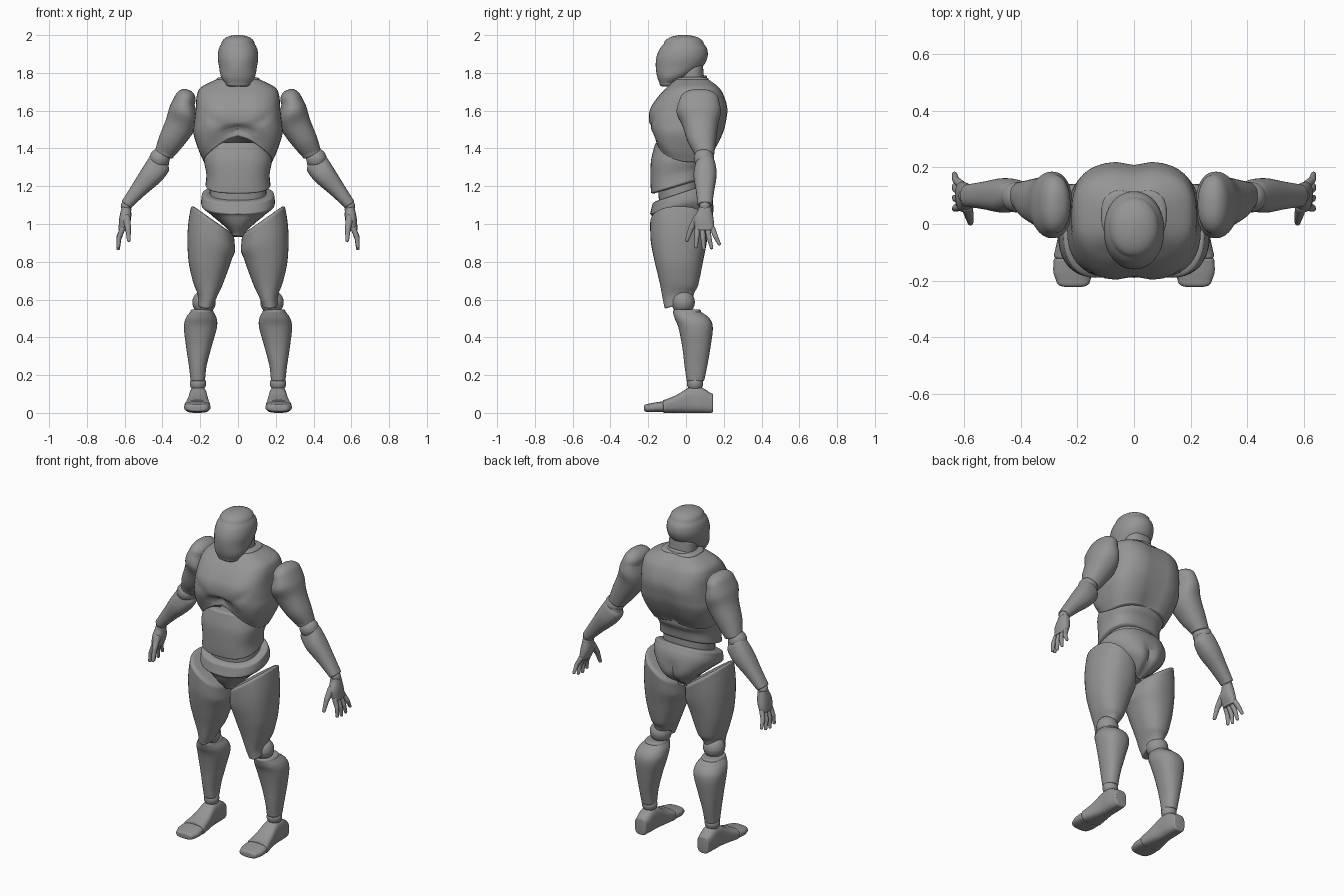
import bpy, bmesh, math
from mathutils import Matrix, Vector

if "Cube" in bpy.data.objects:
    bpy.data.objects.remove(bpy.data.objects["Cube"])

gray = bpy.data.materials.new("plain gray")
gray.use_nodes = True
gray.diffuse_color = (.3, .3, .3, 1)
gray.node_tree.nodes["Principled BSDF"].inputs["Base Color"].default_value = gray.diffuse_color

SIDES = 40
STEPS = 7
DOME = .03
MIRROR = Matrix.Diagonal((-1, 1, 1, 1))
parts = []


def clamp(t):
    t = max(0, min(1, t))
    return t * t * (3 - 2 * t)


def smooth_rings(rings):
    """Blend the given cross-sections with a Catmull-Rom spline."""
    out = []
    last = len(rings) - 1
    for i in range(last):
        a, b, c, d = (Vector(rings[max(0, min(last, k))]) for k in (i - 1, i, i + 1, i + 2))
        for s in range(STEPS):
            t = s / STEPS
            out.append(b + (c - a) * t / 2 + (a * 2 - b * 5 + c * 4 - d) * t * t / 2
                       + (b * 3 - a - c * 3 + d) * t ** 3 / 2)
    return out + [Vector(rings[-1])]


def end_rings(ring, depth, keep, sign):
    """Rounded end: rings that step outward along the axis and shrink."""
    for k in range(1, 7):
        a = math.radians(15 * k)
        f = 1 - (1 - keep) * (1 - math.cos(a))
        z, u0, u1, v0, v1 = ring
        u, v, p, q = (u0 + u1) / 2, (v0 + v1) / 2, f * (u1 - u0) / 2, f * (v1 - v0) / 2
        yield Vector((z + sign * depth * math.sin(a), u - p, u + p, v - q, v + q))


def loft(name, rings, low=(.012, .85), high=(.012, .85), power=2.3, warp=None, place=None, pair=False):
    """Solid through cross-sections (height, u min, u max, v min, v max)."""
    body = smooth_rings(rings)
    body = (list(end_rings(body[0], *low, -1))[::-1] + body + list(end_rings(body[-1], *high, 1)))
    bm = bmesh.new()
    loops = []
    for z, u0, u1, v0, v1 in body:
        loop = []
        for k in range(SIDES):
            a = math.tau * k / SIDES
            c, s = math.cos(a), math.sin(a)
            x = (u0 + u1) / 2 + (u1 - u0) / 2 * math.copysign(abs(c) ** (2 / power), c)
            y = (v0 + v1) / 2 + (v1 - v0) / 2 * math.copysign(abs(s) ** (2 / power), s)
            p = Vector((x, y, z))
            loop.append(bm.verts.new(warp(p) if warp else p))
        loops.append(loop)
    for lo, hi in zip(loops, loops[1:]):
        for k in range(SIDES):
            n = (k + 1) % SIDES
            bm.faces.new((lo[k], lo[n], hi[n], hi[k]))
    for loop in (loops[0], loops[-1]):
        hub = bm.verts.new(sum((v.co for v in loop), Vector()) / SIDES)
        for k in range(SIDES):
            bm.faces.new((loop[k], loop[(k + 1) % SIDES], hub))
    if place:
        bm.transform(place)
    for prefix in (("left_", "right_") if pair else ("",)):
        if prefix == "right_":
            bm.transform(MIRROR)
        bmesh.ops.recalc_face_normals(bm, faces=bm.faces)
        mesh = bpy.data.meshes.new(prefix + name)
        bm.to_mesh(mesh)
        mesh.materials.append(gray)
        obj = bpy.data.objects.new(prefix + name, mesh)
        bpy.context.collection.objects.link(obj)
        parts.append(obj)
    bm.free()


def sym(z, w, front, back):
    return (z, -w, w, front, back)


def capsule(name, a, b, r0, r1):
    """Round-ended limb segment from a to b, on both sides."""
    a, b = Vector(a), Vector(b)
    turn = (b - a).to_track_quat("Z", "Y").to_matrix().to_4x4()
    loft(name, [sym(0, r0, -r0, r0), sym((b - a).length, r1, -r1, r1)], (r0, .02), (r1, .02), 2,
         place=Matrix.Translation(a) @ turn, pair=True)


def ball(name, centre, r):
    c = Vector(centre)
    capsule(name, c, c + Vector((0, 0, .001)), r, r)


def limb_frame(origin, degrees):
    return Matrix.Translation(origin) @ Matrix.Rotation(math.radians(-degrees), 4, "Y")


# Head and neck
loft("head", [sym(1.745, .065, -.14, -.05), sym(1.78, .09, -.153, .015), sym(1.83, .1, -.16, .085),
              sym(1.88, .107, -.157, .113), sym(1.925, .102, -.14, .112), sym(1.955, .088, -.117, .094)],
     (.018, .6), (.046, .02), 2.1)


def neck_tilt(p):
    p.z += p.y * .4
    return p


loft("neck", [sym(1.68, .085, -.045, .1), sym(1.8, .08, -.035, .09)], warp=neck_tilt)
loft("neck_collar", [sym(1.69, .1, -.07, .115), sym(1.735, .092, -.06, .11)], warp=neck_tilt)


# Chest with arched lower edge, breastbone groove and spine groove
def chest_shape(p):
    x = min(1, abs(p.x) / .2)
    drop = clamp((1.56 - p.z) / .22)
    arch = .14 if p.y < 0 else .03
    arch *= clamp((abs(p.y) + .01) / .12)
    p.z += drop * arch * (1 - x ** 1.6)
    groove = math.exp(-(p.x / .04) ** 2) * .014
    if p.y < -.05:
        pec = clamp((p.z - 1.44) / .06) * clamp((1.72 - p.z) / .1)
        p.y += groove * pec
        fold = math.exp(-((p.z - 1.5 - .12 * p.x * p.x / .04) / .018) ** 2)
        p.y += .016 * fold * (1 - x * x)
    elif p.y > .08:
        p.y -= groove
    return p


loft("chest", [sym(1.335, .185, -.165, .135), sym(1.4, .212, -.18, .17), sym(1.48, .236, -.193, .2),
               sym(1.54, .232, -.2, .214), sym(1.61, .224, -.192, .222), sym(1.68, .218, -.145, .203),
               sym(1.725, .195, -.1, .175), sym(1.765, .115, -.06, .125)],
     high=(.012, .8), power=2.9, warp=chest_shape)


# Abdomen and pelvis
def waist_tilt(p):
    p.z += (p.y + .03) * .3 * clamp((1.35 - p.z) / .12)
    return p


loft("abdomen", [sym(1.215, .172, -.185, .09), sym(1.27, .168, -.188, .1), sym(1.34, .18, -.185, .12),
                 sym(1.42, .165, -.165, .12)], power=2.6, warp=waist_tilt)
loft("waist", [sym(1.1, .15, -.14, .08), sym(1.26, .15, -.15, .08)], warp=waist_tilt)


def pelvis_shape(p):
    p.z += (p.y + .02) * .33 * clamp((p.z - 1.03) / .1)
    if p.y > .05:
        p.y -= .022 * math.exp(-(p.x / .025) ** 2) * clamp((1.15 - p.z) / .08)
    return p


loft("pelvis", [sym(.95, .035, -.12, .06), sym(1, .085, -.16, .125), sym(1.05, .145, -.182, .15),
                sym(1.1, .192, -.19, .14), sym(1.155, .192, -.178, .115)],
     (.018, .5), power=2.4, warp=pelvis_shape)


# Legs
def thigh_shape(p):
    p.z += .7 * (p.x - .13) * clamp((p.z - .78) / .22)
    p.z += .3 * (p.y + .09) * clamp((.68 - p.z) / .1)
    return p


loft("thigh", [(.57, .125, .212, -.115, .035), (.62, .105, .214, -.125, .05), (.7, .073, .24, -.142, .07),
               (.8, .038, .262, -.166, .09), (.9, .016, .267, -.186, .11), (1, .02, .25, -.19, .12)],
     high=(.02, .8), warp=thigh_shape, pair=True)
loft("shin", [(.18, .174, .252, .002, .098), (.25, .166, .26, -.008, .113), (.35, .14, .275, -.02, .13),
              (.45, .112, .286, -.04, .142), (.5, .113, .277, -.06, .125), (.535, .13, .252, -.07, .08)],
     warp=lambda p: p, pair=True)
ball("knee", (.18, -.015, .585), .062)
ball("ankle", (.212, .048, .155), .043)

# Feet run along the ground from heel to toe
along = Matrix(((1, 0, 0, 0), (0, 0, -1, 0), (0, 1, 0, 0), (0, 0, 0, 1)))
loft("foot", [(-.13, .172, .25, 0, .105), (-.08, .165, .257, 0, .135), (-.02, .163, .259, 0, .135),
              (.05, .154, .27, 0, .095), (.11, .147, .283, 0, .07)], power=3, place=along, pair=True)
loft("toes", [(.13, .147, .284, .004, .06), (.17, .146, .285, .004, .054), (.2, .155, .275, .004, .048)],
     high=(.022, .5), power=2.8, place=along, pair=True)

# Arms, each lofted along its own slanted axis
elbow = Vector((.4, .095, 1.345))
wrist = Vector((.585, .1, 1.1))
loft("upper_arm", [(.03, -.05, .053, -.05, .055), (.1, -.075, .06, -.085, .063), (.2, -.1, .061, -.115, .075),
                   (.27, -.088, .068, -.145, .09), (.33, -.05, .064, -.13, .08)],
     high=(.06, .15), power=2.2, place=limb_frame(elbow, 22), pair=True)
ball("elbow", elbow + Vector((.015, 0, 0)), .054)
loft("forearm", [(.01, -.026, .037, -.04, .04), (.1, -.047, .041, -.048, .05), (.2, -.074, .046, -.06, .062),
                 (.27, -.078, .048, -.05, .056), (.295, -.06, .045, -.04, .045)],
     place=limb_frame(wrist, 34.5), pair=True)
ball("wrist", wrist + Vector((.006, 0, -.006)), .029)

# Hands: palm, four two-part fingers and a thumb
loft("palm", [(-.125, -.022, .024, -.052, .05), (-.075, -.034, .028, -.058, .046), (-.025, -.028, .026, -.036, .036)],
     place=limb_frame(wrist + Vector((.004, 0, 0)), 9), pair=True)
names = ("index", "middle", "ring", "little")
for i, name in enumerate(names):
    reach = (.095, .105, .1, .08)[i]
    y = .06 + .027 * i
    knuckle = Vector((.612, y, .975))
    middle = knuckle + Vector((.018, .006 * (i - .5), -reach / 2))
    tip = middle + Vector((.004, .008 * (i - .5), -reach / 2))
    capsule(name + "_finger_base", knuckle, middle, .0145, .0125)
    capsule(name + "_finger_tip", middle, tip, .0125, .009)
capsule("thumb_base", (.59, .06, 1.03), (.582, .026, .975), .021, .015)
capsule("thumb_tip", (.582, .026, .975), (.578, .005, .915), .0145, .01)

# Smooth shading with crisp rims
bpy.ops.object.select_all(action="DESELECT")
for obj in parts:
    obj.select_set(True)
bpy.context.view_layer.objects.active = parts[0]
bpy.ops.object.shade_smooth_by_angle(angle=math.radians(40))
